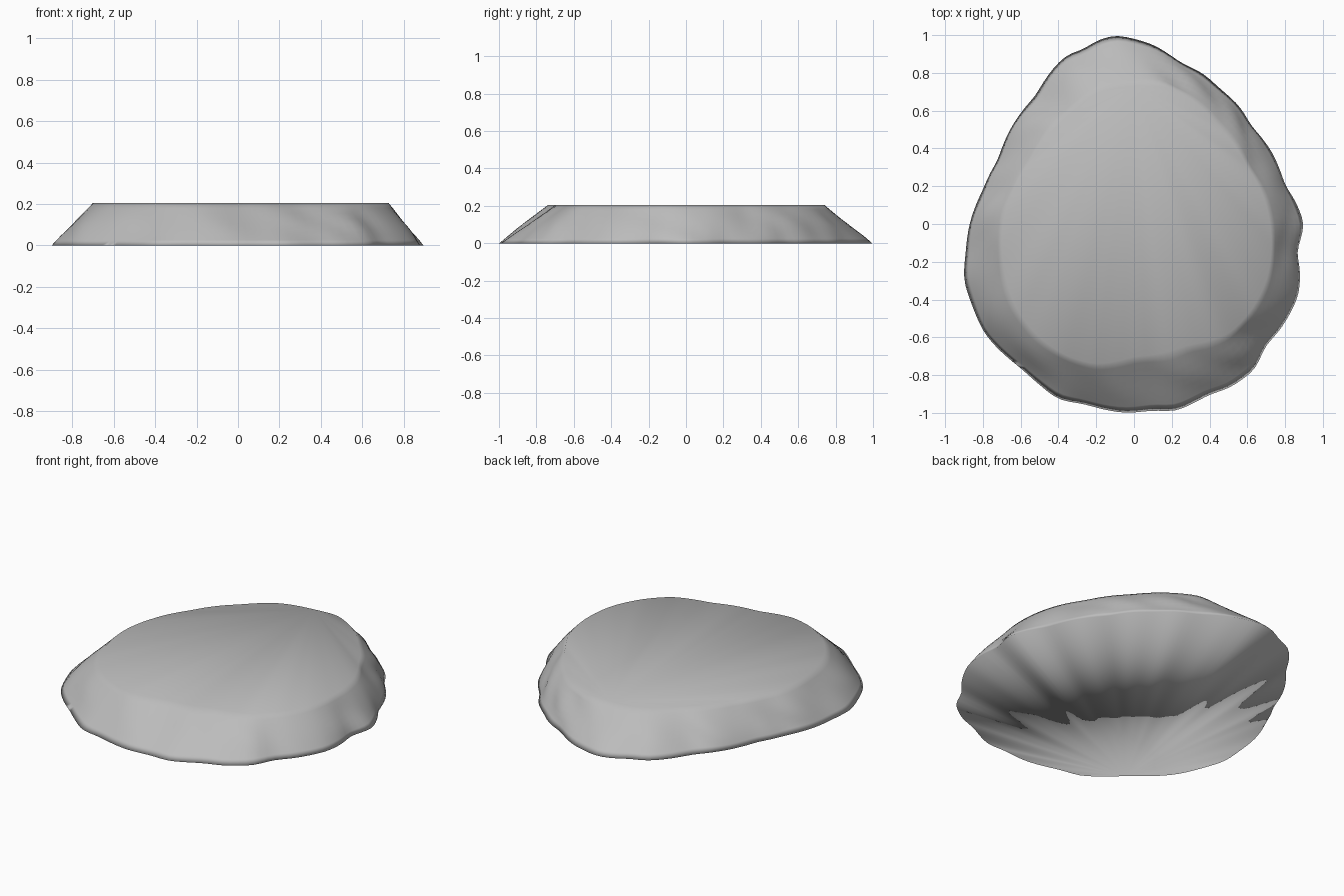
import bpy, bmesh, math
from mathutils import Vector, noise

default_cube = bpy.data.objects.get("Cube")
if default_cube:
    bpy.data.objects.remove(default_cube, do_unlink=True)

HEIGHT = 0.205
SEGMENTS = 144
RINGS = 9

# Ground outline of the slab, counter-clockwise
base_outline = [
    (.9, 0), (.85, .13), (.8, .2), (.73, .38), (.62, .52), (.56, .62),
    (.45, .72), (.36, .8), (.25, .85), (.1, .95), (0, .98), (-.1, 1),
    (-.2, .97), (-.27, .92), (-.35, .9), (-.43, .82), (-.52, .68),
    (-.65, .51), (-.72, .34), (-.8, .18), (-.87, 0), (-.89, -.15),
    (-.9, -.3), (-.86, -.42), (-.79, -.58), (-.7, -.68), (-.6, -.76),
    (-.5, -.85), (-.4, -.93), (-.27, -.95), (-.05, -1), (.1, -.985),
    (.22, -.99), (.4, -.9), (.5, -.87), (.64, -.77), (.69, -.65),
    (.78, -.55), (.87, -.38), (.88, -.25), (.86, -.15)]

# Rim of the flat top
top_outline = [
    (.72, 0), (.69, .13), (.6, .3), (.45, .51), (.3, .66), (.15, .74),
    (0, .73), (-.2, .69), (-.37, .55), (-.55, .33), (-.66, .12),
    (-.7, -.08), (-.68, -.27), (-.62, -.45), (-.5, -.6), (-.35, -.7),
    (-.2, -.74), (0, -.7), (.28, -.64), (.5, -.58), (.61, -.47), (.7, -.3)]


def radii(outline):
    """Resample an outline to evenly spaced angles and soften it once."""
    polar = sorted((math.atan2(y, x) % math.tau, math.hypot(x, y)) for x, y in outline)
    first, last = polar[0], polar[-1]
    polar = [(last[0] - math.tau, last[1])] + polar + [(first[0] + math.tau, first[1])]
    result = []
    for i in range(SEGMENTS):
        angle = math.tau * i / SEGMENTS
        for (a, ra), (b, rb) in zip(polar, polar[1:]):
            if a <= angle <= b:
                result.append(ra + (rb - ra) * (angle - a) / (b - a))
                break
    return [(result[i - 1] + 2 * r + result[(i + 1) % SEGMENTS]) / 4
            for i, r in enumerate(result)]


def fan(bm, ring, target, upward):
    """Close a ring with triangles that meet at the rim point nearest the target."""
    start = min(range(len(ring)), key=lambda i: (ring[i].co.xy - Vector(target)).length)
    loop = ring[start:] + ring[:start]
    for a, b in zip(loop[1:], loop[2:]):
        bm.faces.new((loop[0], a, b) if upward else (loop[0], b, a))


# Sloping, gently wrinkled sides
bm = bmesh.new()
base_radii, top_radii = radii(base_outline), radii(top_outline)
rings = []
for level in range(RINGS):
    t = level / (RINGS - 1)
    ring = []
    for i in range(SEGMENTS):
        angle = math.tau * i / SEGMENTS
        twist = angle + t * 0.25
        sample = Vector((math.cos(twist), math.sin(twist), t * 0.2)) * 4
        bulge = math.sin(math.pi * t) * (0.012 + 0.03 * noise.noise(sample))
        r = base_radii[i] + (top_radii[i] - base_radii[i]) * t + bulge
        ring.append(bm.verts.new((r * math.cos(angle), r * math.sin(angle), HEIGHT * t)))
    rings.append(ring)
for low, high in zip(rings, rings[1:]):
    for i in range(SEGMENTS):
        j = (i + 1) % SEGMENTS
        bm.faces.new((low[i], low[j], high[j], high[i]))

# Flat top and underside
fan(bm, rings[-1], (0, 0.73), True)
fan(bm, rings[0], (-0.6, -0.76), False)
for face in bm.faces:
    face.smooth = True

mesh = bpy.data.meshes.new("stone_slab")
bm.to_mesh(mesh)
bm.free()
slab = bpy.data.objects.new("stone_slab", mesh)
bpy.context.collection.objects.link(slab)

# Plain grey stone
stone = bpy.data.materials.new("stone_grey")
stone.use_nodes = True
colour = (0.5, 0.5, 0.5, 1)
stone.diffuse_color = colour
stone.node_tree.nodes["Principled BSDF"].inputs["Base Color"].default_value = colour
mesh.materials.append(stone)
